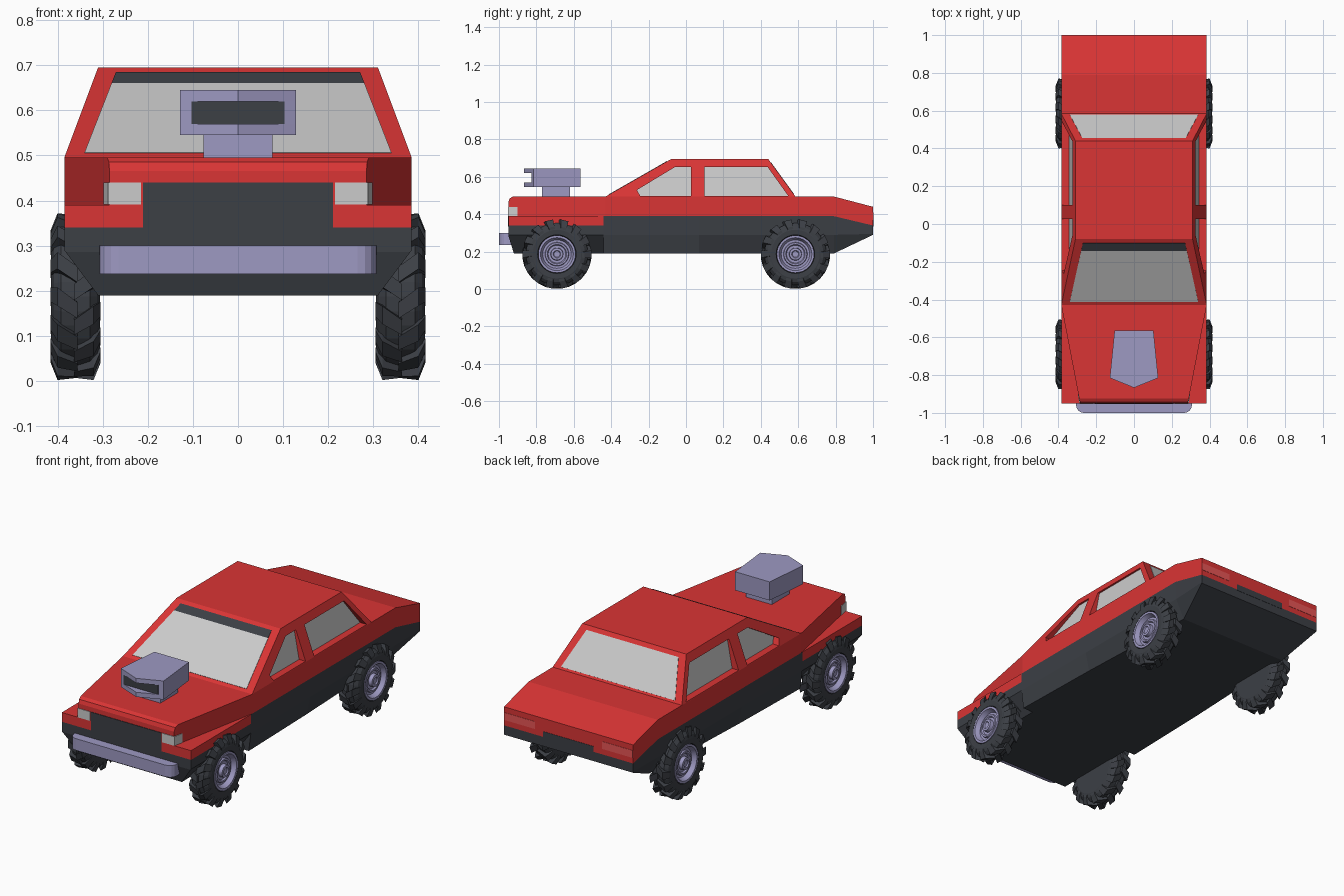
import bpy, bmesh
from math import cos, sin, pi, hypot

if "Cube" in bpy.data.objects:
    bpy.data.objects.remove(bpy.data.objects["Cube"])


def material(name, rgb):
    m = bpy.data.materials.new(name)
    m.diffuse_color = (*rgb, 1)
    m.use_nodes = True
    m.node_tree.nodes["Principled BSDF"].inputs["Base Color"].default_value = m.diffuse_color
    return m


RED = material("red_paint", (0.70, 0.035, 0.035))
LAMP = material("tail_red", (0.80, 0.09, 0.09))
DARK = material("dark_trim", (0.045, 0.05, 0.06))
METAL = material("pale_metal", (0.34, 0.32, 0.54))


def solid(name, lofts, mat=None):
    """One object from several capped lofts, each a list of equal-length rings."""
    bm = bmesh.new()
    for rings in lofts:
        vs = [[bm.verts.new(p) for p in ring] for ring in rings]
        n = len(vs[0])
        for a, b in zip(vs, vs[1:]):
            for i in range(n):
                j = (i + 1) % n
                bm.faces.new((a[i], a[j], b[j], b[i]))
        bm.faces.new(vs[0][::-1])
        bm.faces.new(vs[-1])
    bmesh.ops.recalc_face_normals(bm, faces=bm.faces[:])
    me = bpy.data.meshes.new(name)
    bm.to_mesh(me)
    bm.free()
    ob = bpy.data.objects.new(name, me)
    bpy.context.collection.objects.link(ob)
    if mat:
        me.materials.append(mat)
    return ob


def section(y, half):
    """Mirrored cross-section at y from (x, z) points, top to bottom."""
    return [(x, y, z) for x, z in half] + [(-x, y, z) for x, z in reversed(half)]


def prism(outline, z0, z1):
    return [[(x, y, z) for x, y in outline] for z in (z0, z1)]


def box(x0, x1, y0, y1, z0, z1):
    return prism([(x0, y0), (x1, y0), (x1, y1), (x0, y1)], z0, z1)


# Dark lower body
solid("front_underbody", [[
    section(-0.95, [(.385, .34), (.385, .29), (.382, .286)]),
    section(-0.92, [(.385, .34), (.385, .29), (.31, .19)]),
    section(-0.44, [(.385, .34), (.385, .29), (.31, .19)])]], DARK)
solid("rear_underbody", [[
    section(-0.44, [(.385, .39), (.385, .29), (.372, .19)]),
    section(0.07, [(.385, .39), (.382, .29), (.36, .19)]),
    section(0.79, [(.385, .39), (.38, .29), (.33, .19)]),
    section(1.0, [(.385, .34), (.385, .295), (.385, .29)])]], DARK)

# Red body: full-width front fenders, tapered hood, trunk
solid("front_fenders", [box(-.385, .385, -.95, -.44, .34, .39)], RED)
solid("upper_body", [[
    section(-0.95, [(.285, .465), (.285, .39)]),
    section(-0.943, [(.286, .485), (.286, .39)]),
    section(-0.925, [(.29, .495), (.29, .39)]),
    section(-0.43, [(.385, .495), (.385, .39)]),
    section(0.79, [(.385, .495), (.385, .39)]),
    section(1.0, [(.385, .44), (.385, .34)])]], RED)

# Cabin with recessed side windows
cabin = solid("cabin", [[
    [(-.385, -.43, .495), (.385, -.43, .495), (.385, .585, .495), (-.385, .585, .495)],
    [(-.31, -.08, .695), (.31, -.08, .695), (.31, .44, .695), (-.31, .44, .695)]]], RED)
WINDOWS = {
    "front": [(-.245, .498), (.027, .498), (.027, .652), (-.06, .652), (-.262, .53)],
    "rear": [(.10, .498), (.547, .498), (.437, .652), (.10, .652)]}


def glass_x(z, offset=0):
    return .343 - .19 * (z - .498) + offset


for side, s in (("right", 1), ("left", -1)):
    for place, pts in WINDOWS.items():
        cutter = solid(f"{side}_{place}_window_cutter", [[
            [(s * glass_x(z), y, z) for y, z in pts],
            [(s * .45, y, z) for y, z in pts]]])
        cutter.hide_render = True
        cutter.hide_viewport = True
        mod = cabin.modifiers.new("window", 'BOOLEAN')
        mod.operation = 'DIFFERENCE'
        mod.solver = 'EXACT'
        mod.object = cutter
        solid(f"{side}_{place}_window", [[
            [(s * glass_x(z, d), y, z) for y, z in pts] for d in (-.01, .002)]])


# Windscreen and rear glass, thin panes laid on the sloped ends of the cabin
def pane(name, y0, y1, t0, t1, mat=None):
    run = y1 - y0
    length = hypot(run, .2)
    ny, nz = (-.2 if run > 0 else .2) / length, abs(run) / length
    rings = []
    for d in (-.006, .002):
        rings.append([(sx * (.344 - .078 * t), y0 + run * t + ny * d, .495 + .2 * t + nz * d)
                      for t, sx in ((t0, -1), (t0, 1), (t1, 1), (t1, -1))])
    return solid(name, [rings], mat)


pane("windscreen", -.43, -.08, .05, .82)
pane("windscreen_sun_strip", -.43, -.08, .82, .94, DARK)
pane("rear_glass", .585, .44, .05, .90)

# Nose and tail details
solid("grille", [box(-.21, .21, -.953, -.92, .335, .44)], DARK)
solid("headlights", [
    prism([(s * .215, -.953), (s * .288, -.953), (s * .298, -.90), (s * .215, -.90)], .391, .44)
    for s in (1, -1)])
solid("tail_lights", [box(min(s * .2, s * .383), max(s * .2, s * .383), .98, 1.0015, .37, .41)
                      for s in (1, -1)], LAMP)
solid("rear_plate_recess", [box(-.15, .15, .98, 1.0015, .335, .37)], DARK)

# Front bumper with rounded front corners
corner = [(.265 + .042 * sin(a * pi / 8), -.958 - .042 * cos(a * pi / 8)) for a in range(5)]
half = corner + [(.307, -.93)]
solid("front_bumper", [prism(half + [(-x, y) for x, y in reversed(half)], .237, .30)], METAL)

# Hood blower: base, and an intake whose mouth is open at the front
PLAN = [(-.103, -.565), (.103, -.565), (.128, -.815), (0, -.867), (-.128, -.815)]
CORE = [(-.103, -.565), (.103, -.565), (.128, -.815), (.103, -.825),
        (-.103, -.825), (-.128, -.815)]
solid("blower_base", [box(-.077, .077, -.77, -.62, .485, .546)], METAL)
solid("blower_intake", [prism(PLAN, .545, .57), prism(CORE, .57, .62),
                        prism(PLAN, .62, .645)], METAL)
solid("intake_mouth", [box(-.103, .103, -.827, -.81, .57, .62)], DARK)


# Wheels
def wheel(prefix, s, cy):
    def at(r, x, a):
        return (s * x, cy + r * cos(a), .187 + r * sin(a))

    def lathe(profile, n=32):
        return [[at(r, x, 2 * pi * i / n) for i in range(n)] for r, x in profile]

    tyre = [lathe([(.06, .306), (.13, .306), (.15, .312), (.166, .328), (.166, .392),
                   (.15, .408), (.13, .414), (.103, .412), (.10, .385), (.05, .38)])]
    # angled lugs, staggered between the two shoulders
    count = 14
    for flip in (1, -1):
        for k in range(count):
            a0 = 2 * pi * (k + (.5 if flip < 0 else 0)) / count
            rings = []
            for off, r0, r1, skew, w in ((-.004, .155, .180, .17, .10),
                                         (.040, .155, .186, 0, .11),
                                         (.055, .135, .148, -.03, .11)):
                x = .36 + flip * off
                rings.append([at(r, x, a0 + skew + d)
                              for r, d in ((r0, -w), (r0, w), (r1, w), (r1, -w))])
            tyre.append(rings)
    solid(prefix + "_tyre", tyre, DARK)
    rim = solid(prefix + "_rim", [lathe([
        (.10, .38), (.10, .413), (.088, .413), (.076, .389), (.064, .389), (.061, .399),
        (.052, .399), (.047, .391), (.034, .391), (.032, .411), (.020, .413), (.016, .407),
        (.004, .407)])], METAL)
    return rim


bpy.ops.object.select_all(action='DESELECT')
for end, cy in (("front", -.69), ("rear", .585)):
    for side, s in (("right", 1), ("left", -1)):
        rim = wheel(f"{end}_{side}", s, cy)
        rim.select_set(True)
        bpy.context.view_layer.objects.active = rim
bpy.ops.object.shade_smooth_by_angle(angle=pi / 6)
